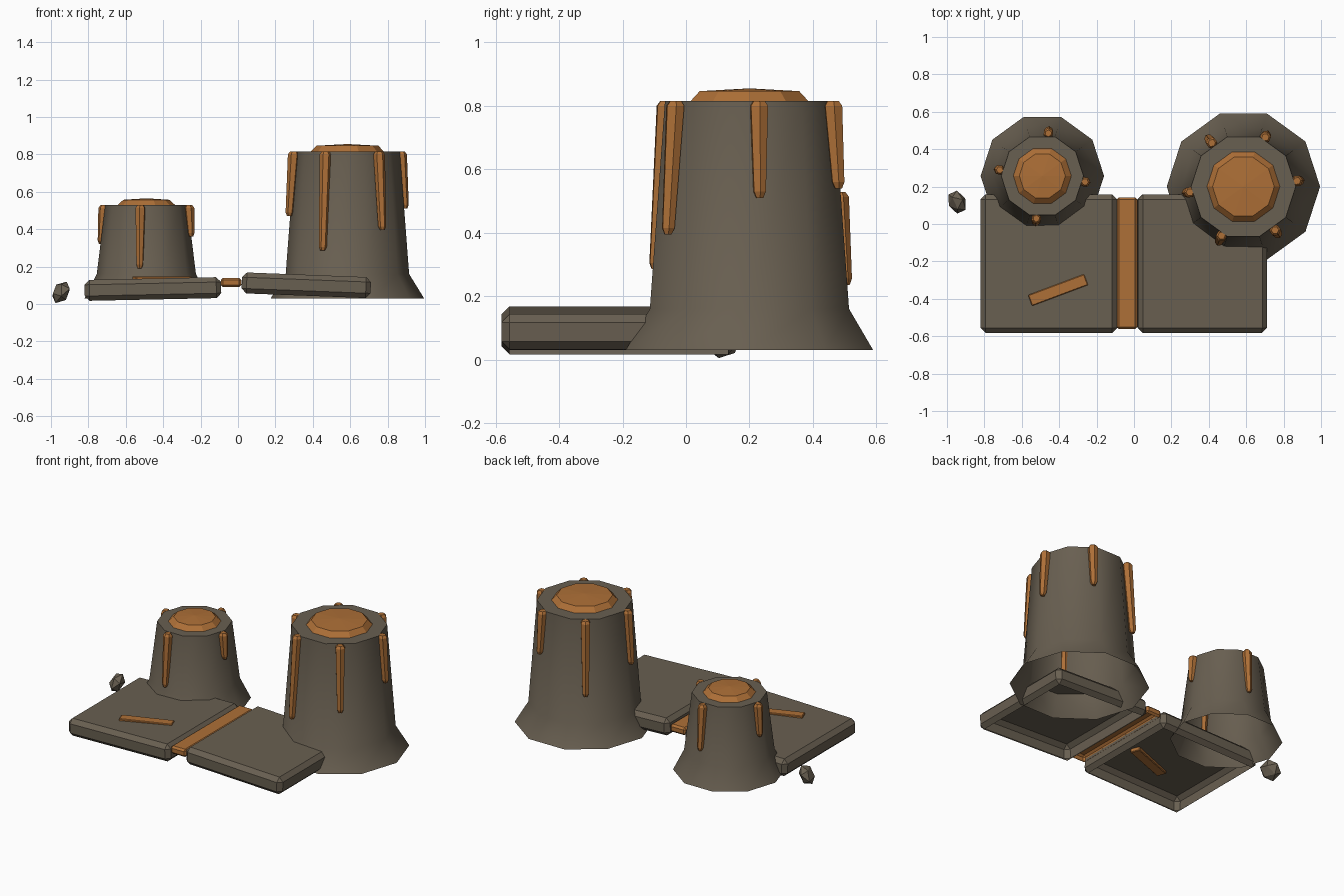
import bpy, bmesh, math
from mathutils import Matrix

if "Cube" in bpy.data.objects:
    bpy.data.objects.remove(bpy.data.objects["Cube"])


def material(name, rgb):
    m = bpy.data.materials.new(name)
    m.diffuse_color = (*rgb, 1)
    m.use_nodes = True
    m.node_tree.nodes["Principled BSDF"].inputs["Base Color"].default_value = m.diffuse_color
    return m


STONE = material("dark stone", (0.14, 0.115, 0.082))
MOLTEN = material("burnt orange", (0.42, 0.16, 0.038))


def finish(name, bm, mat, loc=(0, 0, 0), rot=(0, 0, 0), smooth=None):
    bmesh.ops.recalc_face_normals(bm, faces=bm.faces)
    me = bpy.data.meshes.new(name)
    bm.to_mesh(me)
    bm.free()
    me.materials.append(mat)
    ob = bpy.data.objects.new(name, me)
    ob.location = loc
    ob.rotation_euler = [math.radians(a) for a in rot]
    bpy.context.collection.objects.link(ob)
    if smooth:
        bpy.ops.object.select_all(action='DESELECT')
        ob.select_set(True)
        bpy.context.view_layer.objects.active = ob
        bpy.ops.object.shade_smooth_by_angle(angle=math.radians(smooth))
    return ob


def lathe(name, profile, sides, mat, loc, cap_bottom=False, lean=0.0, turn=0.0, smooth=None):
    """Stack of rings (radius, z) from bottom to top; lean shifts lower rings along local +x."""
    bm = bmesh.new()
    top = profile[-1][1]
    rings = []
    for r, z in profile:
        if r == 0:
            rings.append([bm.verts.new((lean * (top - z), 0, z))])
            continue
        rings.append([bm.verts.new((r * math.cos(2 * math.pi * i / sides) + lean * (top - z),
                                    r * math.sin(2 * math.pi * i / sides), z))
                      for i in range(sides)])
    for a, b in zip(rings, rings[1:]):
        for i in range(sides):
            j = (i + 1) % sides
            if len(b) == 1:
                bm.faces.new((a[i], a[j], b[0]))
            else:
                bm.faces.new((a[i], a[j], b[j], b[i]))
    if len(rings[-1]) > 1:
        bm.faces.new(rings[-1])
    if cap_bottom:
        bm.faces.new(rings[0][::-1])
    return finish(name, bm, mat, loc, (0, 0, turn), smooth)


def block(name, size, bevel, mat, loc, rot=(0, 0, 0), open_bottom=True):
    """Chamfered box, hollow from below when open_bottom."""
    bm = bmesh.new()
    bmesh.ops.create_cube(bm, size=1, matrix=Matrix.Diagonal((*size, 1)))
    if bevel:
        bmesh.ops.bevel(bm, geom=bm.edges[:], offset=bevel, segments=1, affect='EDGES')
    bm.normal_update()
    if open_bottom:
        low = [f for f in bm.faces if f.normal.z < -0.99]
        bmesh.ops.delete(bm, geom=low, context='FACES')
    return finish(name, bm, mat, loc, rot)


def vent(label, x, y, top, radii, dome, drip_dist, drip_r, drips):
    """Flared chimney with molten cap and drips; drips = [(angle, lowest z)]."""
    lathe(label + "_chimney", list(zip(radii, (0.03, 0.16, top))), 10, STONE, (x, y, 0), smooth=40)
    r1, r2, h = dome
    lathe(label + "_molten_cap", [(r1, top - 0.015), (r1, top), (r2, top + h * 0.78), (0, top + h)],
          10, MOLTEN, (x, y, 0))
    for n, (ang, low) in enumerate(drips):
        a = math.radians(ang)
        lathe(f"{label}_drip_{n + 1}",
              [(drip_r * 0.4, low), (drip_r * 0.7, low + 0.02),
               (drip_r, top - 0.015), (drip_r * 0.65, top)],
              6, MOLTEN, (x + drip_dist * math.cos(a), y + drip_dist * math.sin(a), 0),
              cap_bottom=True, lean=0.07, turn=ang)


# Chimneys
vent("large", 0.585, 0.2, 0.815, (0.41, 0.33, 0.28), (0.195, 0.165, 0.04), 0.288, 0.031,
     [(6, 0.51), (66, 0.54), (126, 0.34), (186, 0.47), (246, 0.285), (306, 0.395)])
vent("small", -0.49, 0.257, 0.528, (0.33, 0.265, 0.22), (0.155, 0.123, 0.037), 0.23, 0.028,
     [(82, 0.236), (172, 0.32), (262, 0.19), (352, 0.36)])

# Cracked ground slabs
block("left_slab", (0.73, 0.74, 0.112), 0.026, STONE, (-0.455, -0.212, 0.08), (0, -1.2, 0))
block("right_slab", (0.69, 0.74, 0.112), 0.026, STONE, (0.365, -0.212, 0.1), (0, 2.2, 0))

# Molten seam and surface crack
block("molten_seam", (0.11, 0.704, 0.05), 0.012, MOLTEN, (-0.037, -0.21, 0.115))
block("surface_crack", (0.32, 0.062, 0.03), 0.004, MOLTEN, (-0.406, -0.353, 0.132), (0, 0, 20.5), False)

# Loose pebble
bm = bmesh.new()
bmesh.ops.create_icosphere(bm, subdivisions=1, radius=1, matrix=Matrix.Diagonal((0.043, 0.066, 0.066, 1)))
finish("pebble", bm, STONE, (-0.946, 0.117, 0.062), (0, 30, 25))
